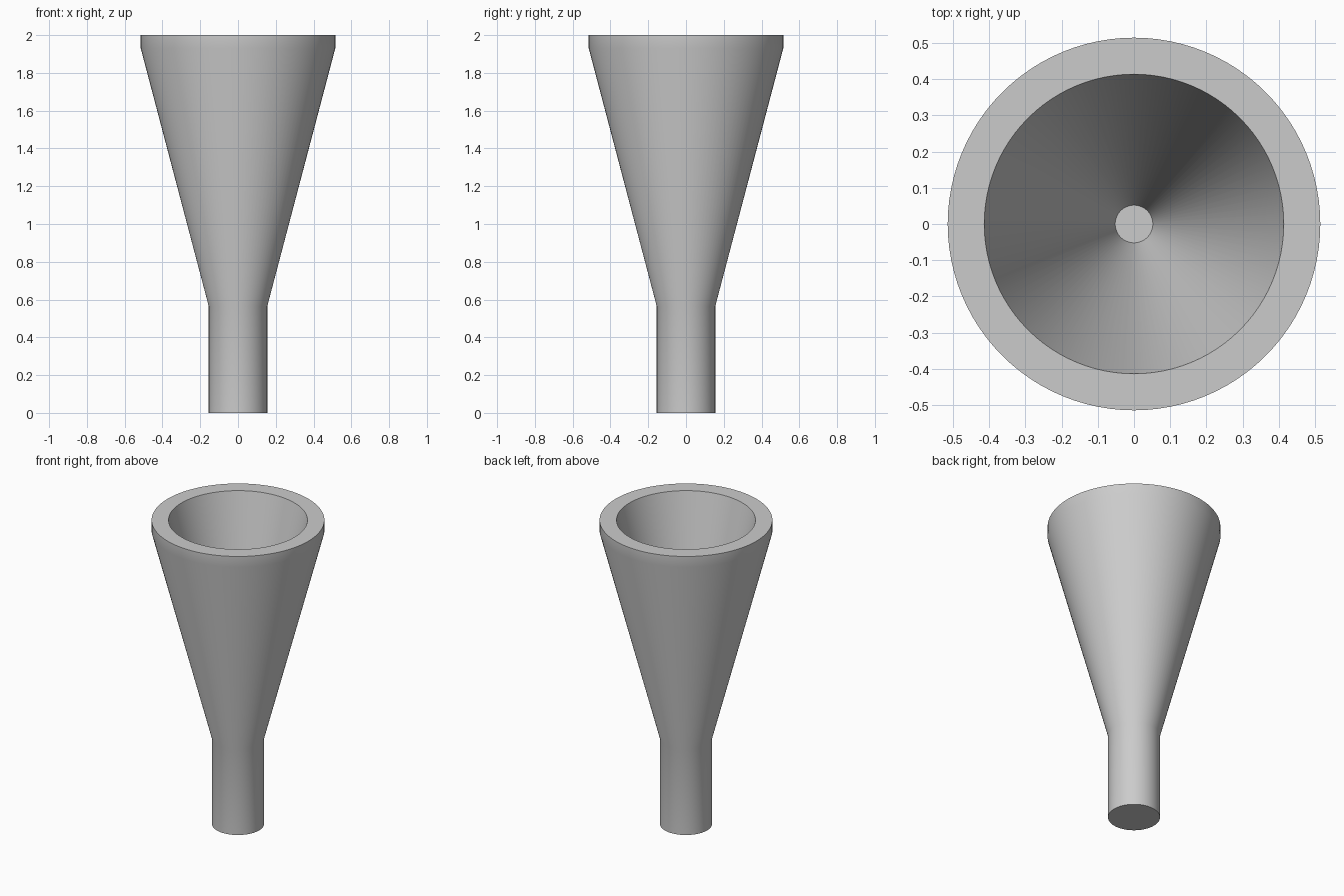
import bpy, bmesh, math

cube = bpy.data.objects.get("Cube")
if cube:
    bpy.data.objects.remove(cube, do_unlink=True)

# Plain grey material
grey = bpy.data.materials.new("plain grey")
grey.use_nodes = True
colour = (0.6, 0.6, 0.6, 1.0)
grey.diffuse_color = colour
grey.node_tree.nodes["Principled BSDF"].inputs["Base Color"].default_value = colour


def lathe(name, profile, sides=96):
    """Spin a (radius, height) profile about z into a closed solid."""
    bm = bmesh.new()
    verts = [bm.verts.new((r, 0, z)) for r, z in profile]
    edges = [bm.edges.new(pair) for pair in zip(verts, verts[1:])]
    bmesh.ops.spin(bm, geom=verts + edges, cent=(0, 0, 0), axis=(0, 0, 1),
                   angle=math.tau, steps=sides, use_duplicate=False)
    bmesh.ops.remove_doubles(bm, verts=bm.verts, dist=1e-4)
    bmesh.ops.holes_fill(bm, edges=[e for e in bm.edges if e.is_boundary], sides=0)
    bmesh.ops.recalc_face_normals(bm, faces=bm.faces)
    mesh = bpy.data.meshes.new(name)
    bm.to_mesh(mesh)
    bm.free()
    mesh.materials.append(grey)
    obj = bpy.data.objects.new(name, mesh)
    bpy.context.collection.objects.link(obj)
    return obj


# Stem, flaring cone, upright lip, flat rim, then the tapered cavity
funnel = lathe("funnel_body", [
    (0.155, 0), (0.155, 0.565),
    (0.515, 1.93), (0.515, 2),
    (0.414, 2), (0.052, 0.565),
])

bpy.ops.object.select_all(action="DESELECT")
funnel.select_set(True)
bpy.context.view_layer.objects.active = funnel
bpy.ops.object.shade_smooth_by_angle(angle=math.radians(30))
